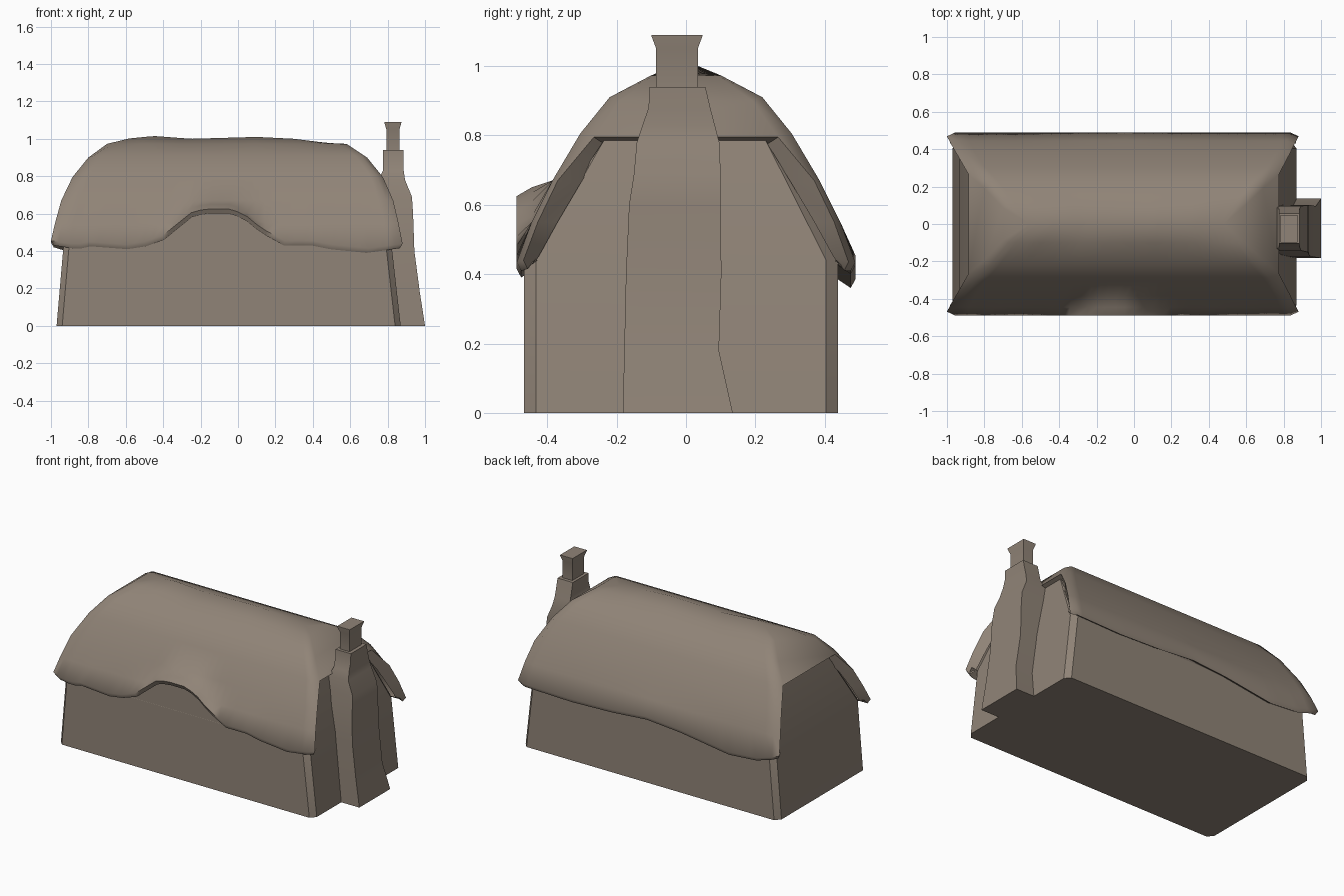
import bpy, bmesh, math

if "Cube" in bpy.data.objects:
    bpy.data.objects.remove(bpy.data.objects["Cube"])

mat = bpy.data.materials.new("warm grey brown")
mat.diffuse_color = (0.28, 0.23, 0.185, 1)
mat.use_nodes = True
mat.node_tree.nodes["Principled BSDF"].inputs["Base Color"].default_value = mat.diffuse_color


def finish(bm, name, angle):
    bmesh.ops.remove_doubles(bm, verts=bm.verts, dist=0.0005)
    bmesh.ops.recalc_face_normals(bm, faces=bm.faces)
    me = bpy.data.meshes.new(name)
    bm.to_mesh(me)
    bm.free()
    me.materials.append(mat)
    ob = bpy.data.objects.new(name, me)
    bpy.context.collection.objects.link(ob)
    bpy.ops.object.select_all(action='DESELECT')
    ob.select_set(True)
    bpy.context.view_layer.objects.active = ob
    bpy.ops.object.shade_smooth_by_angle(angle=math.radians(angle))
    return ob


def curve(pts, x):
    """Smoothly interpolated height along x."""
    for (a, za), (b, zb) in zip(pts, pts[1:]):
        if x <= b:
            t = max(0, (x - a) / (b - a))
            return za + (zb - za) * t
    return pts[-1][1]


FRONT_EAVE = [(-1, .43), (-.87, .41), (-.8, .425), (-.6, .41), (-.5, .425), (-.4, .46),
              (-.3, .54), (-.25, .58), (-.18, .6), (-.05, .6), (.03, .575), (.12, .5),
              (.25, .43), (.4, .43), (.5, .41), (.7, .39), (.88, .415)]
BACK_EAVE = [(-1, .42), (-.85, .375), (-.65, .36), (-.3, .41), (-.05, .43), (.2, .41),
             (.5, .4), (.88, .41)]
RIDGE = [(-.6, 1.0), (-.45, 1.015), (-.25, 1.0), (.1, 1.01), (.3, 1.0), (.5, .975)]

# Thatch levels from eave to ridge: |y|, z, left end x, right end x
LEVELS = [(.475, 0, -.985, .865), (.488, 0, -1, .88), (.445, .55, -.978, .858),
          (.385, .67, -.945, .83), (.305, .805, -.885, .775), (.22, .91, -.80, .69),
          (.10, .973, -.70, .58), (0, 1.0, -.58, .48)]
# Inner edge of the rakes at the gable ends, levels 0 to 4
INNER = [(.44, .44), (.425, .45), (.37, .55), (.305, .66), (.235, .775)]
STATIONS = sorted({-1, -.96, .84, .88} | {round(-.9 + .05 * i, 2) for i in range(35)})

# ---- thatched roof
bm = bmesh.new()
ends = {}
for side, eave in ((-1, FRONT_EAVE), (1, BACK_EAVE)):
    grid, under = [], []
    for X in STATIONS:
        u = (X + 1) / 1.88
        e = curve(eave, X)
        col = []
        end = X in (-1, .88)
        for j, (y, z, xl, xr) in enumerate(LEVELS):
            x = xl + (xr - xl) * u
            if j == 0:
                z = e
            elif j == 1:
                z = e + .025
            elif j == 7:
                z = curve(RIDGE, x)
            else:
                z = max(z, e + .01 + .02 * j)
            if end:                      # soften the hip corners
                y *= .87 if j >= 4 else .96
                z -= .01 if j in (4, 5) else 0
            col.append(bm.verts.new((x, side * y, z)))
        grid.append(col)
        xl, xr = LEVELS[0][2:]
        under.append(bm.verts.new((xl + (xr - xl) * u, side * .43, e + .03)))
    for i in range(len(grid) - 1):
        a, b = grid[i], grid[i + 1]
        for j in range(7):
            bm.faces.new((a[j], b[j], b[j + 1], a[j + 1]))
        bm.faces.new((a[0], b[0], under[i + 1], under[i]))
    # rake thickness at both gable ends
    for k, col, inset in ((0, grid[0], .05), (1, grid[-1], -.05)):
        inner = [bm.verts.new((c.co.x + inset, side * y, z)) for c, (y, z) in zip(col, INNER)]
        for j in range(4):
            bm.faces.new((col[j], col[j + 1], inner[j + 1], inner[j]))
        bm.faces.new((col[0], inner[0], under[0 if k == 0 else -1]))
        ends[side, k] = (col, inner)
# hipped ends and their soffits
for k in (0, 1):
    (f, fi), (b, bi) = ends[-1, k], ends[1, k]
    for j in range(4, 7):
        quad = (f[j], b[j], b[j + 1], f[j + 1])
        bm.faces.new(quad)
    bm.faces.new((f[4], b[4], bi[4], fi[4]))
finish(bm, "thatched_roof", 62)

# ---- walls with chamfered corners and clipped gables
bm = bmesh.new()
for z, xl, xr in ((0, -.97, .87), (.44, -.932, .82)):
    for x, s in ((xl, 1), (xr, -1)):
        for y, t in ((-.467, 1), (.438, -1)):
            bm.verts.new((x + s * .03, y, z))
            bm.verts.new((x, y + t * .034, z))
for x in (-.855, .75):
    for y in (-.237, .23):
        bm.verts.new((x, y, .785))
bmesh.ops.convex_hull(bm, input=bm.verts)
bmesh.ops.dissolve_limit(bm, angle_limit=.01, verts=bm.verts, edges=bm.edges)
finish(bm, "walls", 30)

# ---- raised front wall beneath the arched eave
bm = bmesh.new()
xs = [-.5 + .05 * i for i in range(16)]
outline = [(x, max(.4, curve(FRONT_EAVE, x) + .015)) for x in xs] + [(xs[-1], .3), (xs[0], .3)]
face = bm.faces.new([bm.verts.new((x, -.4665, z)) for x, z in outline])
ext = bmesh.ops.extrude_face_region(bm, geom=[face])
for v in ext["geom"]:
    if isinstance(v, bmesh.types.BMVert):
        v.co.y = -.37
finish(bm, "arched_front_wall", 30)


# ---- chimney: stacked rectangular sections x0, x1, y0, y1, z
def stack(name, sections, angle):
    bm = bmesh.new()
    rings = [[bm.verts.new(p) for p in ((a, c, z), (b, c, z), (b, d, z), (a, d, z))]
             for a, b, c, d, z in sections]
    for r, s in zip(rings, rings[1:]):
        for i in range(4):
            n = (i + 1) % 4
            bm.faces.new((r[i], r[n], s[n], s[i]))
    bm.faces.new(rings[0])
    bm.faces.new(rings[-1])
    return finish(bm, name, angle)


stack("chimney_breast", [(.76, 1.0, -.182, .135, 0), (.76, .972, -.178, .095, .18),
                         (.76, .943, -.173, .102, .4), (.76, .936, -.164, .1, .6),
                         (.75, .93, -.15, .1, .69), (.75, .893, -.142, .096, .78),
                         (.775, .886, -.125, .083, .83), (.775, .885, -.108, .07, .88),
                         (.775, .885, -.105, .056, .94)], 45)
stack("chimney_pot", [(.793, .863, -.086, .034, .92), (.793, .863, -.086, .034, 1.05),
                      (.783, .873, -.099, .047, 1.085), (.783, .873, -.099, .047, 1.09)], 30)
